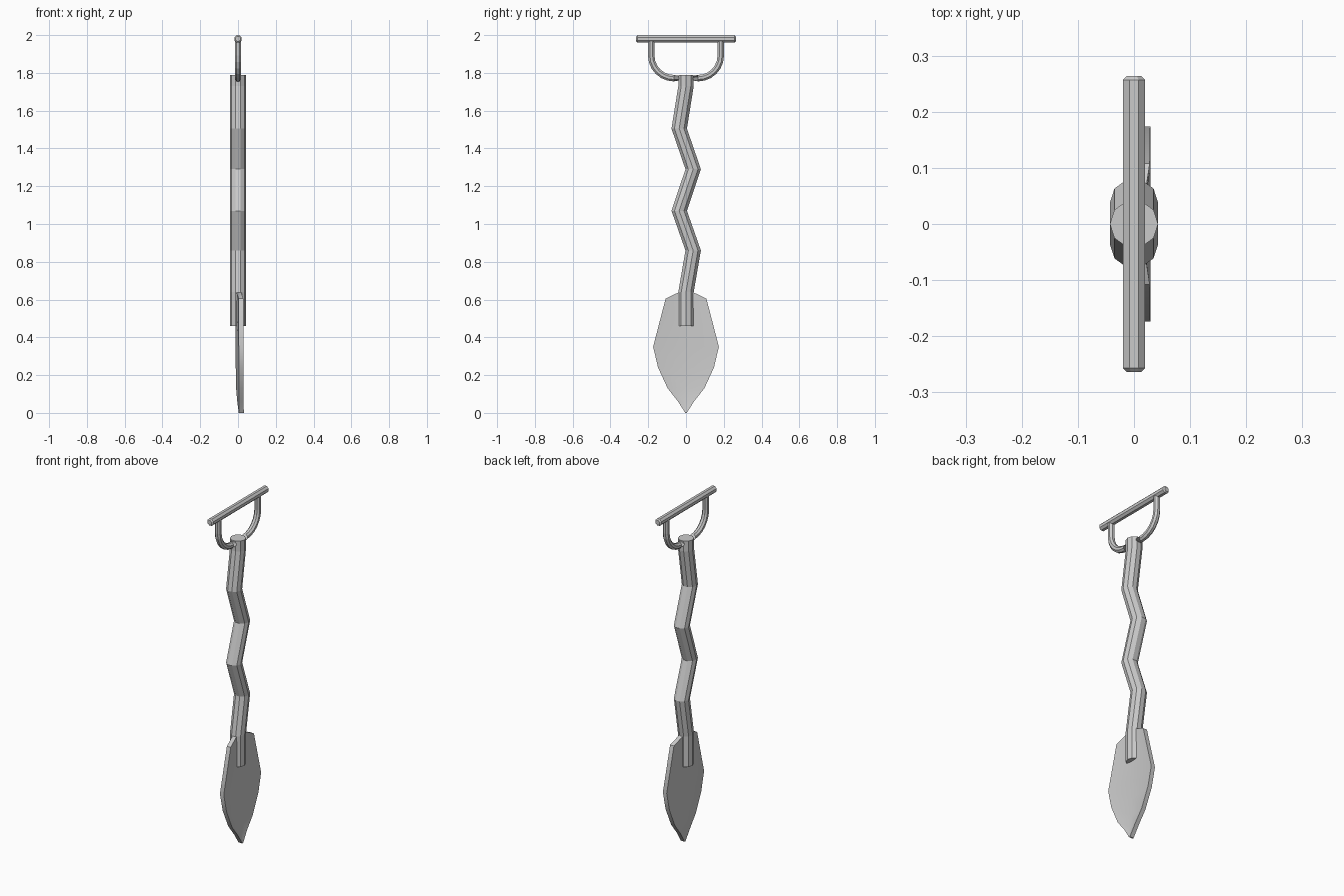
import bpy, bmesh
from math import sin, cos, pi, radians
from mathutils import Vector

if "Cube" in bpy.data.objects:
    bpy.data.objects.remove(bpy.data.objects["Cube"])


def loft(name, rings):
    """Skin a list of equal-length rings and cap both ends."""
    bm = bmesh.new()
    vs = [[bm.verts.new(p) for p in r] for r in rings]
    n = len(vs[0])
    for a, b in zip(vs, vs[1:]):
        for i in range(n):
            j = (i + 1) % n
            bm.faces.new((a[i], a[j], b[j], b[i]))
    bm.faces.new(vs[0][::-1])
    bm.faces.new(vs[-1])
    bmesh.ops.recalc_face_normals(bm, faces=bm.faces)
    me = bpy.data.meshes.new(name)
    bm.to_mesh(me)
    bm.free()
    ob = bpy.data.objects.new(name, me)
    bpy.context.collection.objects.link(ob)
    return ob


def ring(centre, u, v, r, sides, turn=0.0):
    c, u, v = Vector(centre), Vector(u), Vector(v)
    return [c + r * (cos(2 * pi * i / sides + turn) * u + sin(2 * pi * i / sides + turn) * v)
            for i in range(sides)]


X, Y, Z = (1, 0, 0), (0, 1, 0), (0, 0, 1)

# Zigzag ten-sided shaft with level rings
path = [(0, 0.46), (0, 0.64), (0.038, 0.86), (-0.036, 1.07), (0.038, 1.29),
        (-0.036, 1.505), (0, 1.73), (0, 1.79)]
loft("shaft", [ring((0, y, z), X, Y, 0.043, 10) for y, z in path])

# Octagonal grip bar with chamfered ends
bar = [(-0.264, 0.014), (-0.257, 0.0212), (0.257, 0.0212), (0.264, 0.014)]
loft("grip_bar", [ring((0, y, 1.98), X, Z, r, 8, pi / 8) for y, r in bar])

# U-shaped bracket: straight arms with rounded corners
bow = []
R, cy, cz, steps = 0.12, 0.064, 1.892, 6
half = [((cy + R, 1.98), 0.0)]
half += [((cy + R * cos(a), cz - R * sin(a)), a)
         for a in (pi / 2 * i / steps for i in range(steps + 1))]
for (y, z), a in half:
    bow.append(ring((0, y, z), X, (0, cos(a), -sin(a)), 0.0185, 8, pi / 8))
for (y, z), a in reversed(half):
    bow.append(ring((0, -y, z), X, (0, cos(a), sin(a)), 0.0185, 8, pi / 8))
loft("handle_bracket", bow)

# Dished leaf blade: height, half width, centre offset, edge offset
rows = [(0.0, 0.004, 0.004, 0.006), (0.06, 0.042, -0.004, 0.004),
        (0.13, 0.097, -0.010, 0.004), (0.24, 0.148, -0.012, 0.004),
        (0.35, 0.174, -0.012, 0.004), (0.605, 0.108, -0.012, 0.003),
        (0.64, 0.035, -0.012, -0.008)]
T = 0.025
blade = loft("blade", [[(e, -w, z), (c, 0, z), (e, w, z),
                        (e + T, w, z), (c + T, 0, z), (e + T, -w, z)]
                       for z, w, c, e in rows])
bpy.context.view_layer.objects.active = blade
blade.select_set(True)
bpy.ops.object.shade_smooth_by_angle(angle=radians(30))
